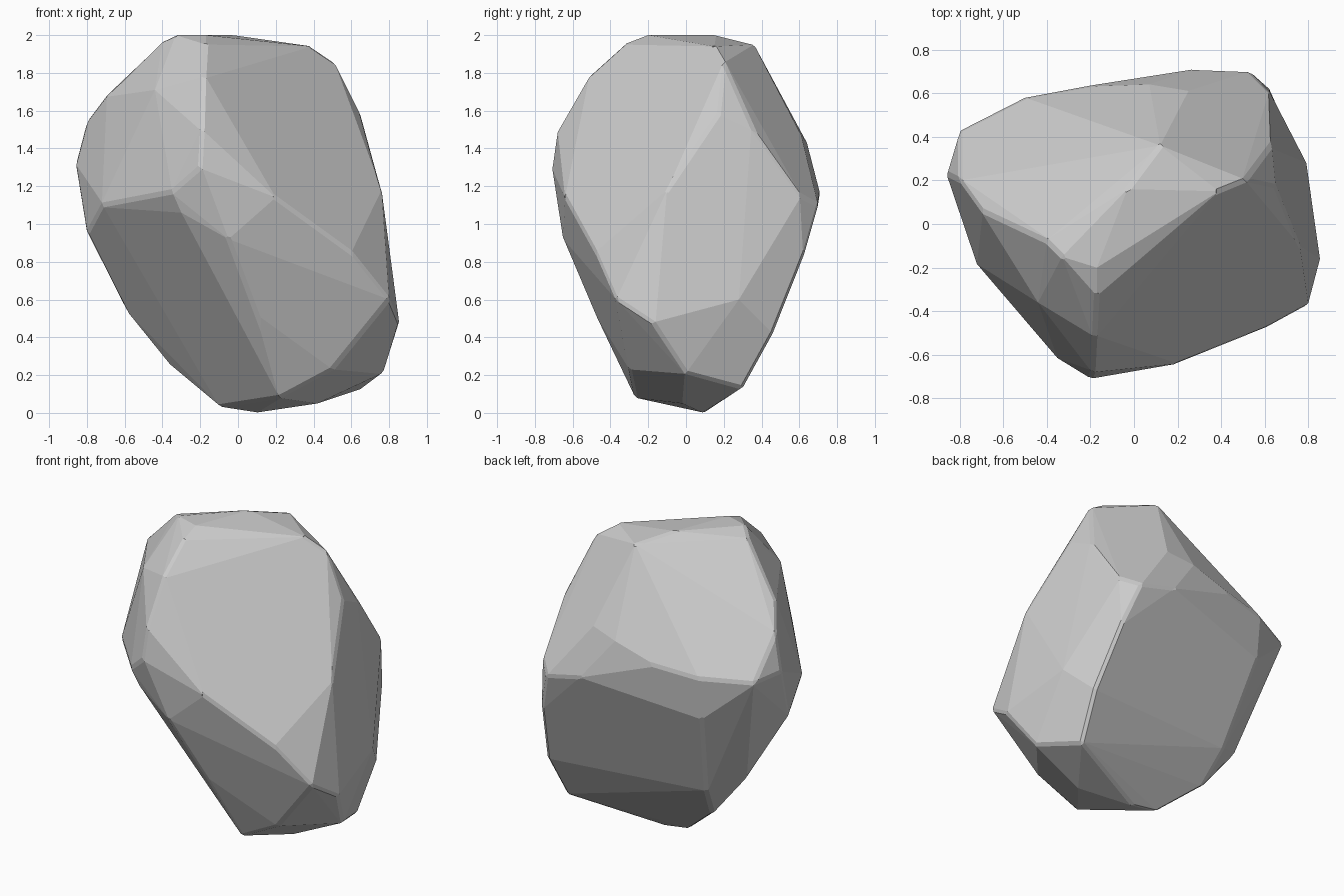
import bpy, bmesh, math

# Corner points of the boulder, grouped by height
crown = [(-.33, -.15, 2), (-.17, -.2, 2), (-.03, .16, 2),
         (-.17, -.33, 1.95), (-.4, -.08, 1.97), (.39, .15, 1.94), (.12, .36, 1.95)]
shoulder = [(.51, .2, 1.86), (.65, .17, 1.58), (.63, .36, 1.5),
            (.25, .61, 1.47), (.07, .64, 1.43), (-.18, -.52, 1.78), (-.19, -.68, 1.5),
            (-.44, -.36, 1.71), (-.7, .06, 1.68), (-.8, .2, 1.55)]
girdle = [(-.86, .23, 1.32), (-.8, .43, 1.3), (-.5, .58, 1.31), (-.23, .63, 1.34),
          (.28, .71, 1.16), (.53, .7, 1.1), (.62, .61, 1.15), (.76, -.1, 1.18),
          (-.2, -.71, 1.3), (-.35, -.62, 1.17), (.2, -.64, 1.14)]
flank = [(-.8, .07, .95), (-.72, -.19, 1.1), (-.3, -.6, 1.06), (-.05, -.65, .92),
         (.6, -.48, .85), (.8, -.37, .6), (.62, .62, .82), (.79, .28, .6),
         (-.5, .55, 1.03), (-.6, .21, .55)]
foot = [(.855, -.17, .47), (.1, -.48, .52), (.69, .46, .42), (.66, .3, .13),
        (.77, 0, .21), (.5, -.3, .23), (-.4, .36, .46), (-.35, .22, .24),
        (.22, -.27, .08), (.42, -.02, .05), (.1, .1, 0), (-.1, .1, .03)]

# Wrap the points in a faceted shell
bm = bmesh.new()
for group in (crown, shoulder, girdle, flank, foot):
    for p in group:
        bm.verts.new(p)
bmesh.ops.convex_hull(bm, input=bm.verts)
loose = [v for v in bm.verts if not v.link_faces]
bmesh.ops.delete(bm, geom=loose, context='VERTS')

# Merge nearly flat neighbours into broad facets
bmesh.ops.dissolve_limit(bm, angle_limit=math.radians(3),
                         verts=bm.verts, edges=bm.edges)
bmesh.ops.recalc_face_normals(bm, faces=bm.faces)

mesh = bpy.data.meshes.new("boulder")
bm.to_mesh(mesh)
bm.free()
boulder = bpy.data.objects.new("boulder", mesh)
bpy.context.collection.objects.link(boulder)

# Slightly worn edges
worn = boulder.modifiers.new("worn_edges", 'BEVEL')
worn.width = 0.015
worn.segments = 1
worn.limit_method = 'ANGLE'
worn.angle_limit = math.radians(30)
